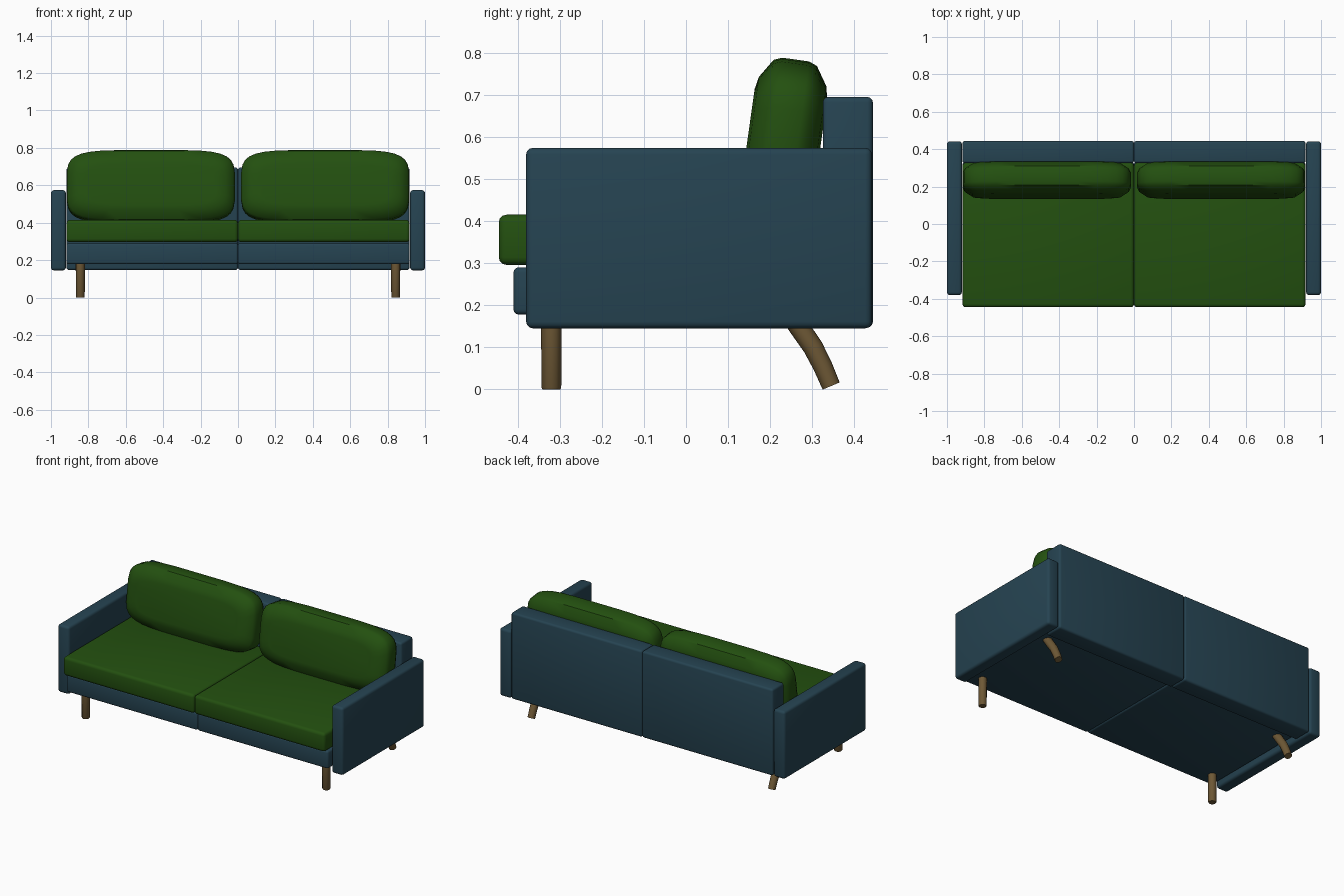
import bpy, bmesh, math
from mathutils import Vector, Matrix

if "Cube" in bpy.data.objects:
    bpy.data.objects.remove(bpy.data.objects["Cube"])


def material(name, rgb):
    m = bpy.data.materials.new(name)
    m.diffuse_color = (*rgb, 1)
    m.use_nodes = True
    m.node_tree.nodes["Principled BSDF"].inputs["Base Color"].default_value = m.diffuse_color
    return m


TEAL = material("teal fabric", (0.019, 0.057, 0.084))
GREEN = material("green fabric", (0.017, 0.080, 0.005))
WOOD = material("brown wood", (0.155, 0.098, 0.036))


def finish(bm, name, mat):
    bmesh.ops.recalc_face_normals(bm, faces=bm.faces[:])
    me = bpy.data.meshes.new(name)
    bm.to_mesh(me)
    bm.free()
    me.materials.append(mat)
    ob = bpy.data.objects.new(name, me)
    bpy.context.collection.objects.link(ob)
    bpy.ops.object.select_all(action='DESELECT')
    ob.select_set(True)
    bpy.context.view_layer.objects.active = ob
    bpy.ops.object.shade_smooth_by_angle(angle=math.radians(35))
    return ob


def block(name, x, y, z, bevel, mat):
    """Soft-edged box spanning the given (min, max) ranges."""
    bm = bmesh.new()
    bmesh.ops.create_cube(bm, size=1)
    size = [abs(r[1] - r[0]) for r in (x, y, z)]
    mid = [(r[0] + r[1]) / 2 for r in (x, y, z)]
    bmesh.ops.scale(bm, vec=size, verts=bm.verts[:])
    bmesh.ops.translate(bm, vec=mid, verts=bm.verts[:])
    bmesh.ops.bevel(bm, geom=bm.edges[:], offset=bevel, segments=3,
                    profile=0.5, affect='EDGES')
    return finish(bm, name, mat)


def loft(name, rings, mat):
    """Skin a list of point rings and cap both ends."""
    bm = bmesh.new()
    loops = [[bm.verts.new(p) for p in ring] for ring in rings]
    n = len(loops[0])
    for a, b in zip(loops, loops[1:]):
        for i in range(n):
            j = (i + 1) % n
            bm.faces.new((a[i], a[j], b[j], b[i]))
    bm.faces.new(loops[0])
    bm.faces.new(loops[-1])
    return finish(bm, name, mat)


def leg(name, x, path, sides=12):
    """Round leg following (y, z, radius) points."""
    rings = []
    for k, (y, z, r) in enumerate(path):
        a, b = path[max(k - 1, 0)], path[min(k + 1, len(path) - 1)]
        d = Vector((0, b[0] - a[0], b[1] - a[1])).normalized()
        u, v = Vector((1, 0, 0)), Vector((1, 0, 0)).cross(d)
        rings.append([Vector((x, y, z)) + r * (math.cos(t) * u + math.sin(t) * v)
                      for t in (2 * math.pi * i / sides for i in range(sides))])
    loft(name, rings, WOOD)


def pillow(name, x):
    """Plump back cushion: rounded-rectangle rings, leaning backwards."""
    half = [(0.35, 0.11, 0.087), (0.40, 0.14, 0.081),
            (0.44, 0.185, 0.052), (0.45, 0.193, 0.032)]
    stack = [(w, h, -t) for w, h, t in half] + half[::-1]
    place = Matrix.Translation((x, 0.234, 0.593)) @ Matrix.Rotation(math.radians(-8), 4, 'X')

    def se(c):
        return math.copysign(abs(c) ** 0.42, c)

    rings = []
    for w, h, t in stack:
        angles = [2 * math.pi * (i + 0.5) / 32 for i in range(32)]
        rings.append([place @ Vector((w * se(math.cos(a)), t, h * se(math.sin(a))))
                      for a in angles])
    loft(name, rings, GREEN)


for side, s in (("left", -1), ("right", 1)):
    # upholstered body
    block(side + "_arm", (s * 0.92, s * 1.0), (-0.38, 0.442), (0.145, 0.574), 0.016, TEAL)
    block(side + "_backrest", (0, s * 0.917), (0.325, 0.444), (0.147, 0.695), 0.013, TEAL)
    block(side + "_seat_base", (0, s * 0.917), (-0.41, 0.33), (0.178, 0.29), 0.012, TEAL)
    # cushions
    block(side + "_seat_cushion", (0, s * 0.917), (-0.445, 0.327), (0.296, 0.415), 0.018, GREEN)
    pillow(side + "_back_cushion", s * 0.466)
    # legs
    leg(side + "_front_leg", s * 0.843,
        [(-0.32, 0.185, 0.0245), (-0.32, 0.004, 0.0235), (-0.32, 0, 0.021)])
    leg(side + "_rear_leg", s * 0.843,
        [(0.24, 0.19, 0.0245), (0.271, 0.145, 0.0245), (0.302, 0.1, 0.024),
         (0.325, 0.055, 0.023), (0.345, 0.008, 0.022)])
